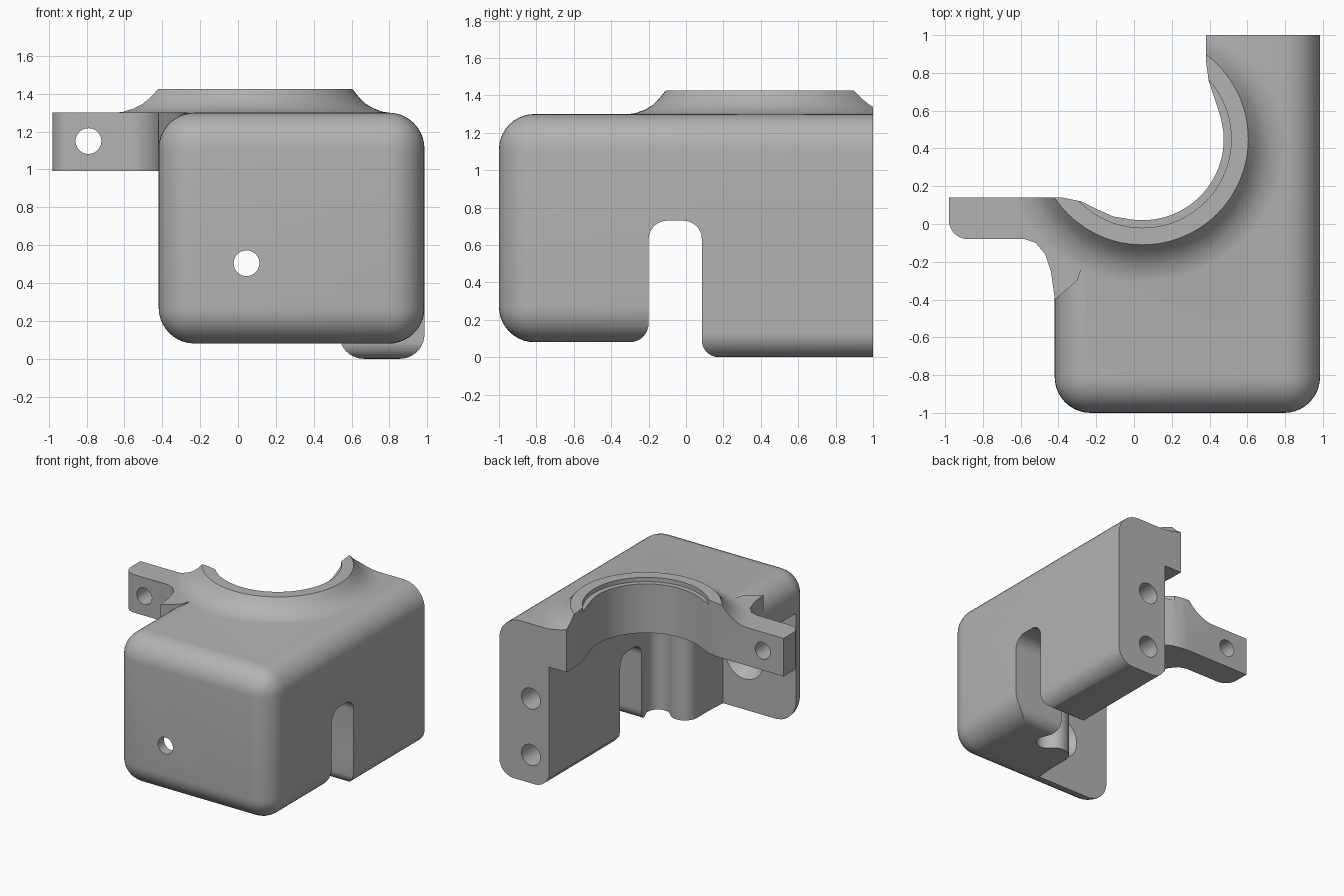
import bpy, bmesh
from math import sin, cos, pi, radians
from mathutils import Matrix, Vector

if "Cube" in bpy.data.objects:
    bpy.data.objects.remove(bpy.data.objects["Cube"], do_unlink=True)

grey = bpy.data.materials.new("plain grey")
grey.use_nodes = True
colour = (0.45, 0.45, 0.45, 1)
grey.diffuse_color = colour
grey.node_tree.nodes["Principled BSDF"].inputs["Base Color"].default_value = colour


def finish(name, bm):
    bmesh.ops.recalc_face_normals(bm, faces=bm.faces)
    mesh = bpy.data.meshes.new(name)
    bm.to_mesh(mesh)
    bm.free()
    mesh.materials.append(grey)
    ob = bpy.data.objects.new(name, mesh)
    bpy.context.collection.objects.link(ob)
    return ob


def box(name, lo, hi, radius=0):
    bm = bmesh.new()
    lo, hi = Vector(lo), Vector(hi)
    bmesh.ops.create_cube(bm, size=1, matrix=Matrix.Translation((lo + hi) / 2)
                          @ Matrix.Diagonal((*(hi - lo), 1)))
    if radius:
        bmesh.ops.bevel(bm, geom=bm.edges[:], offset=radius, segments=10,
                        profile=0.5, affect='EDGES')
    return finish(name, bm)


def prism(name, points, start, end, axis='Z'):
    # Extrude an outline along Z, or a (y, z) outline along X
    bm = bmesh.new()
    place = (lambda a, b: (a, b, start)) if axis == 'Z' else (lambda a, b: (start, a, b))
    face = bm.faces.new([bm.verts.new(place(a, b)) for a, b in points])
    made = bmesh.ops.extrude_face_region(bm, geom=[face])["geom"]
    step = end - start
    bmesh.ops.translate(bm, verts=[v for v in made if isinstance(v, bmesh.types.BMVert)],
                        vec=(0, 0, step) if axis == 'Z' else (step, 0, 0))
    return finish(name, bm)


def rod(name, x, z, y0, y1, r0, r1=None):
    # Round cutter along Y
    bm = bmesh.new()
    bmesh.ops.create_cone(bm, cap_ends=True, segments=40, radius1=r0,
                          radius2=r0 if r1 is None else r1, depth=y1 - y0,
                          matrix=Matrix.Translation((x, (y0 + y1) / 2, z))
                          @ Matrix.Rotation(-pi / 2, 4, 'X'))
    return finish(name, bm)


def arc(cx, cy, r, a0, a1, n=8):
    return [(cx + r * cos(radians(a0 + (a1 - a0) * i / n)),
             cy + r * sin(radians(a0 + (a1 - a0) * i / n))) for i in range(n + 1)]


def lathe(name, profile, cx, cy, segments=96):
    # Closed solid of revolution around a vertical axis
    bm = bmesh.new()
    rings = [[bm.verts.new((x, y, z)) for x, y in
              arc(cx, cy, r, 0, 360 - 360 / segments, segments - 1)] for r, z in profile]
    for a, b in zip(rings, rings[1:]):
        for i in range(segments):
            j = (i + 1) % segments
            bm.faces.new((a[i], a[j], b[j], b[i]))
    bm.faces.new(rings[0])
    bm.faces.new(rings[-1])
    return finish(name, bm)


def combine(body, other, operation):
    mod = body.modifiers.new("combine", 'BOOLEAN')
    mod.operation = operation
    mod.solver = 'EXACT'
    mod.object = other
    bpy.context.view_layer.objects.active = body
    bpy.ops.object.modifier_apply(modifier=mod.name)
    bpy.data.objects.remove(other, do_unlink=True)


def add(other):
    combine(body, other, 'UNION')


def cut(other):
    combine(body, other, 'DIFFERENCE')


CX, CY = 0.045, 0.45

# Rounded main housing
body = box("bracket_housing", (-0.42, -1, 0.08), (0.985, 1.5, 1.3), 0.19)

# Hollow underside with a rounded lump beside the slot
cavity = ([(-2, -0.82), (0.24, -0.82), (0.25, -0.65)]
          + arc(0.36, -0.5, 0.11, 180, 35, 10)
          + arc(0.52, -0.38, 0.09, 235, 375, 8)
          + [(0.54, -0.2), (0.535, 2), (-2, 2)])
cut(prism("cavity_cutter", cavity, -0.5, 0.99))

# Rear leg
add(box("rear_leg", (0.535, -0.05, 0), (0.985, 1.5, 0.95), 0.13))

# Side tab with a blended root
tab = (arc(-0.88, 0.02, 0.1, 180, 270) + [(-0.58, -0.08)]
       + [(-0.52, -0.1), (-0.47, -0.16), (-0.44, -0.25), (-0.419, -0.4),
          (-0.3, -0.3), (-0.2, 0), (-0.2, 0.2), (-0.98, 0.2)])
add(prism("side_tab", tab, 0.991, 1.301))

# Flared collar
collar = [(0.3, 1.15), (0.68, 1.15), (0.77, 1.298), (0.72, 1.305), (0.67, 1.323),
          (0.63, 1.347), (0.595, 1.38), (0.56, 1.425), (0.3, 1.425)]
add(lathe("collar", collar, CX, CY))

# Open corner and collar bore
opening = ([(0.38, 2), (0.38, 0.87), (0.395, 0.76), (0.435, 0.64), (0.46, 0.56)]
           + arc(CX, CY, 0.43, 5, -100, 28)
           + [(-0.11, 0.04), (-0.2, 0.08), (-0.28, 0.12), (-0.38, 0.14), (-2, 0.14), (-2, 2)])
cut(prism("opening_cutter", opening, -0.5, 2))
cut(lathe("ledge_cutter", [(0.47, 1.39), (0.47, 1.6)], CX, CY))

# Side slot with rounded top and flared foot
slot = ([(-0.3, -0.2)] + arc(-0.3, 0.18, 0.1, -90, 0) + arc(-0.1, 0.63, 0.1, 180, 90)
        + arc(-0.015, 0.63, 0.1, 90, 0) + arc(0.175, 0.09, 0.09, 180, 270) + [(0.175, -0.2)])
cut(prism("slot_cutter", slot, 0.3, 1.3, 'X'))

# Flat rear end
cut(box("rear_trim", (-2, 1, -1), (2, 2, 2)))

# Bolt holes and the dished inner recess
cut(rod("tab_hole", -0.79, 1.15, -0.5, 0.5, 0.068))
cut(rod("front_hole", CX, 0.505, -1.3, -0.6, 0.068))
cut(rod("front_recess", CX, 0.505, -0.92, -0.8, 0.09, 0.19))
for z in (0.23, 0.69):
    cut(rod("rear_hole", 0.7, z, 0.5, 1.2, 0.085))

# Smooth shading with sharp edges kept
bpy.ops.object.select_all(action='DESELECT')
body.select_set(True)
bpy.context.view_layer.objects.active = body
bpy.ops.object.shade_smooth_by_angle(angle=radians(32))
